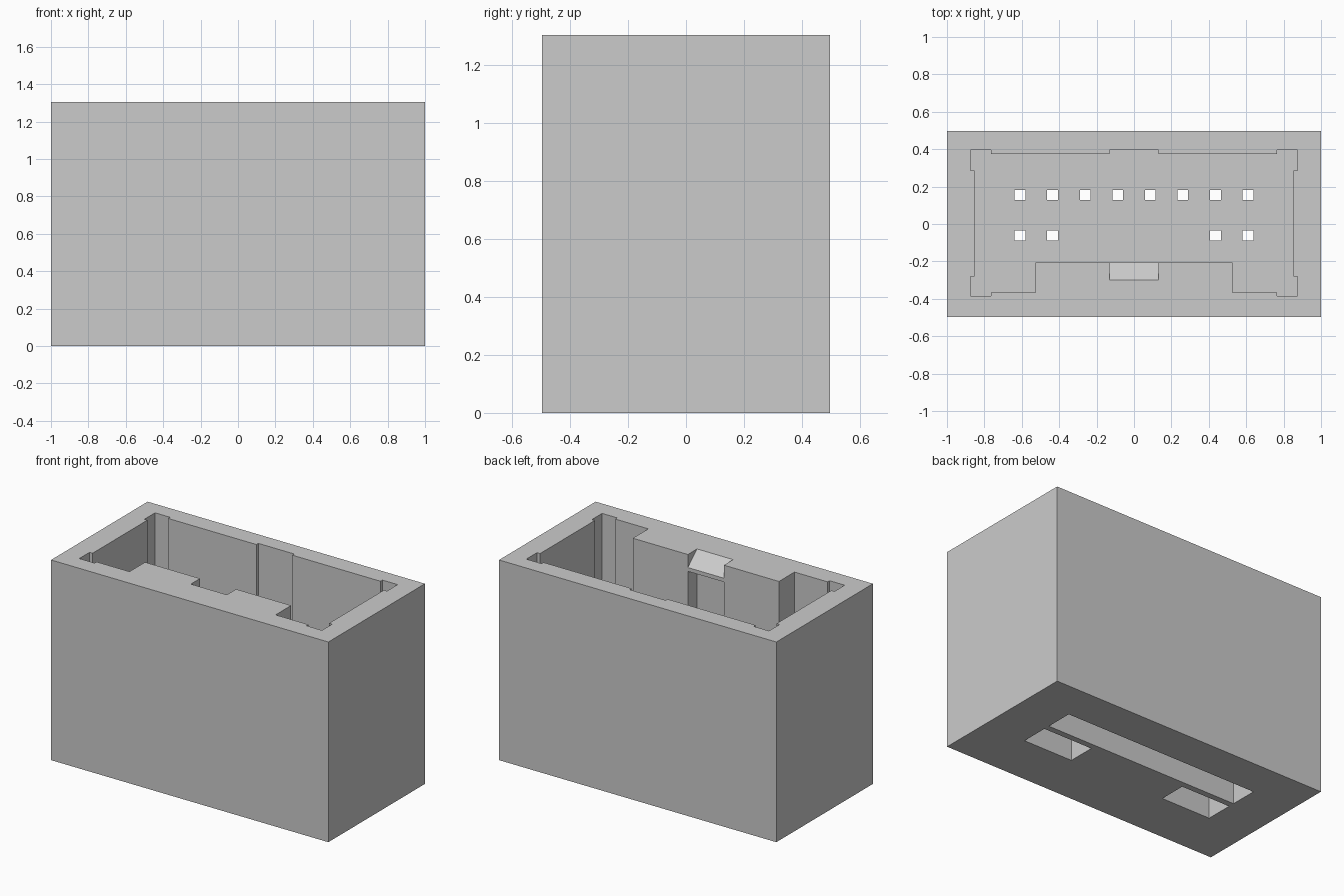
import bpy

cube = bpy.data.objects.get("Cube")
if cube:
    bpy.data.objects.remove(cube, do_unlink=True)

TOP = 1.305
HALF_Y = 0.4975
FLOOR = 0.32       # cavity floor height
SLOT_DEPTH = 0.2   # underside recess depth

grey = bpy.data.materials.new("housing grey")
grey.use_nodes = True
colour = (0.6, 0.6, 0.6, 1)
grey.diffuse_color = colour
grey.node_tree.nodes["Principled BSDF"].inputs["Base Color"].default_value = colour


def solid(name, low, high):
    """Prism between two matching loops of points."""
    n = len(low)
    faces = [tuple(reversed(range(n))), tuple(range(n, 2 * n))]
    faces += [(i, (i + 1) % n, n + (i + 1) % n, n + i) for i in range(n)]
    mesh = bpy.data.meshes.new(name)
    mesh.from_pydata(low + high, [], faces)
    mesh.materials.append(grey)
    obj = bpy.data.objects.new(name, mesh)
    bpy.context.collection.objects.link(obj)
    return obj


def upright(name, outline, z0, z1):
    return solid(name, [(x, y, z0) for x, y in outline], [(x, y, z1) for x, y in outline])


def box(name, x0, x1, y0, y1, z0, z1):
    return upright(name, [(x0, y0), (x1, y0), (x1, y1), (x0, y1)], z0, z1)


def cut(target, cutter):
    cutter.hide_render = True
    mod = target.modifiers.new("cut", "BOOLEAN")
    mod.operation = "DIFFERENCE"
    mod.solver = "EXACT"
    mod.object = cutter
    bpy.context.view_layer.objects.active = target
    bpy.ops.object.modifier_apply(modifier=mod.name)
    bpy.data.objects.remove(cutter, do_unlink=True)


# Outer housing block
housing = box("housing", -1, 1, -HALF_Y, HALF_Y, 0, TOP)

# Keyed cavity: right half of the outline, mirrored to the left
half = [(0.13, -0.3), (0.13, -0.205), (0.527, -0.205), (0.527, -0.365),
        (0.765, -0.365), (0.765, -0.385), (0.875, -0.385), (0.875, -0.28),
        (0.853, -0.28), (0.853, 0.285), (0.875, 0.285), (0.875, 0.395),
        (0.765, 0.395), (0.765, 0.375), (0.13, 0.375), (0.13, 0.395)]
outline = half + [(-x, y) for x, y in reversed(half)]
cut(housing, upright("cavity_cutter", outline, FLOOR, TOP + 0.1))

# Recesses in the underside: one long, two short
for x0, x1, y in [(-0.7, 0.7, 0.155), (0.345, 0.7, -0.065), (-0.7, -0.345, -0.065)]:
    cut(housing, box("slot_cutter", x0, x1, y - 0.09, y + 0.09, -0.1, SLOT_DEPTH))

# Square pin holes through the floor
back_row = [(0.174 * (i - 3.5), 0.155) for i in range(8)]
front_row = [(x, -0.062) for x, y in back_row if abs(x) > 0.4]
for x, y in back_row + front_row:
    cut(housing, box("pin_cutter", x - 0.029, x + 0.029, y - 0.027, y + 0.027,
                     SLOT_DEPTH - 0.05, FLOOR + 0.05))

# Sloped latch bridging the key groove in the front wall
profile = [(-0.3, TOP), (-0.3, TOP - 0.11), (-0.205, TOP - 0.11), (-0.205, TOP - 0.085)]
solid("latch", [(-0.13, y, z) for y, z in profile], [(0.13, y, z) for y, z in profile])
